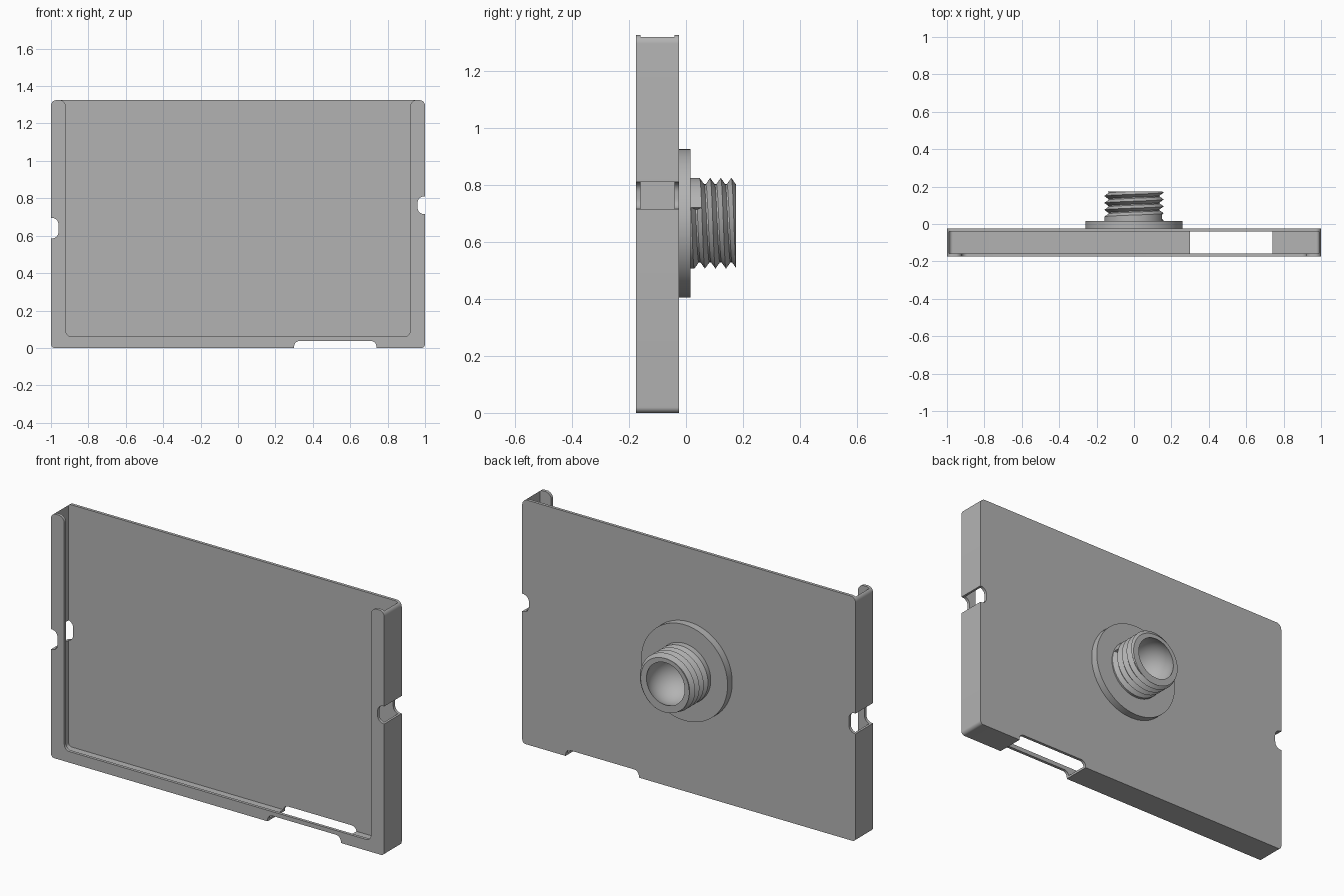
import bpy
import bmesh
from math import sin, cos, pi, tau, sqrt, acos
from mathutils import Vector

cube = bpy.data.objects.get("Cube")
if cube:
    bpy.data.objects.remove(cube)

GREY = (0.45, 0.45, 0.45, 1)
grey = bpy.data.materials.new("plain grey")
grey.use_nodes = True
grey.diffuse_color = GREY
grey.node_tree.nodes["Principled BSDF"].inputs["Base Color"].default_value = GREY


def make_object(name, bm):
    bmesh.ops.recalc_face_normals(bm, faces=bm.faces)
    mesh = bpy.data.meshes.new(name)
    bm.to_mesh(mesh)
    bm.free()
    mesh.materials.append(grey)
    obj = bpy.data.objects.new(name, mesh)
    bpy.context.collection.objects.link(obj)
    return obj


def select(obj):
    bpy.ops.object.select_all(action="DESELECT")
    obj.select_set(True)
    bpy.context.view_layer.objects.active = obj


def smooth(obj):
    select(obj)
    bpy.ops.object.shade_smooth_by_angle(angle=pi / 6)


def fillet(corners, steps=8):
    """Round each (x, z, radius) corner of a right-angled outline."""
    outline = []
    for i, (x, z, r) in enumerate(corners):
        p = Vector((x, z))
        if r == 0:
            outline.append(p)
            continue
        a = (Vector(corners[i - 1][:2]) - p).normalized() * r
        b = (Vector(corners[(i + 1) % len(corners)][:2]) - p).normalized() * r
        for k in range(steps + 1):
            t = k / steps * pi / 2
            outline.append(p + a * (1 - sin(t)) + b * (1 - cos(t)))
    return outline


def slab(name, corners, y0, y1):
    """Extrude a filleted front outline from y0 to y1."""
    bm = bmesh.new()
    face = bm.faces.new([bm.verts.new((p.x, y0, p.y)) for p in fillet(corners)])
    new = bmesh.ops.extrude_face_region(bm, geom=[face])["geom"]
    verts = [v for v in new if isinstance(v, bmesh.types.BMVert)]
    bmesh.ops.translate(bm, verts=verts, vec=(0, y1 - y0, 0))
    return make_object(name, bm)


def box(x0, x1, z0, z1, bottom=0, top=0):
    return [(x0, z0, bottom), (x1, z0, bottom), (x1, z1, top), (x0, z1, top)]


def cut(target, cutter):
    select(target)
    mod = target.modifiers.new("cut", "BOOLEAN")
    mod.operation = "DIFFERENCE"
    mod.solver = "EXACT"
    mod.object = cutter
    bpy.ops.object.modifier_apply(modifier=mod.name)
    bpy.data.objects.remove(cutter)


# Tray: rounded shell, open at the top, with a lip round the front opening
TOP = 1.325
FRONT, BACK = -0.175, -0.025
tray = slab("tray", box(-1, 1, 0, TOP, 0.02, 0.03), FRONT, BACK)
cut(tray, slab("cavity", box(-0.988, 0.988, 0.012, 1.6, 0.02), FRONT + 0.016, BACK - 0.016))
rim = TOP + 0.001
opening = [(-0.92, 0.06, 0.03), (0.92, 0.06, 0.03), (0.92, rim, 0.037), (1.1, rim, 0),
           (1.1, 1.6, 0), (-1.1, 1.6, 0), (-1.1, rim, 0), (-0.92, rim, 0.037)]
cut(tray, slab("front_opening", opening, -0.3, -0.1))

# Access notches through both sides and the bottom
cut(tray, slab("left_notch", box(0.96, 1.2, 0.715, 0.81, 0.035, 0.035), -0.4, 0.2))
cut(tray, slab("right_notch", box(-1.2, -0.96, 0.585, 0.695, 0.035, 0.035), -0.4, 0.2))
cut(tray, slab("bottom_notch", box(0.3, 0.74, -0.2, 0.037, 0, 0.03), -0.4, 0.2))
smooth(tray)

# Shared centre for the round mount on the back
CENTRE_Z = 0.665
SEGMENTS = 96
START = 0.36


def ring_point(radius, y, turn):
    t = START - turn
    return (radius * cos(t), y, CENTRE_Z + radius * sin(t))


def sweep(name, column, step_rows=0):
    """Skin columns of (radius, y) points around the y axis."""
    bm = bmesh.new()
    cols = []
    for i in range(SEGMENTS + 1):
        turn = i / SEGMENTS * tau
        cols.append([bm.verts.new(ring_point(r, y, turn)) for r, y in column(turn)])
    for a, b in zip(cols, cols[1:]):
        for j in range(len(a) - 1):
            bm.faces.new((a[j], a[j + 1], b[j + 1], b[j]))
    if step_rows:
        bm.faces.new(cols[0][1:1 + step_rows])
    bmesh.ops.remove_doubles(bm, verts=bm.verts, dist=0.0002)
    bmesh.ops.dissolve_degenerate(bm, edges=bm.edges, dist=0.0001)
    return make_object(name, bm)


# Flange disc
disc = [(0.13, -0.03), (0.26, -0.03), (0.26, 0.015), (0.13, 0.015), (0.13, -0.03)]
smooth(sweep("mount_flange", lambda turn: disc))

# Threaded stem with a ball socket in its end
PITCH, END = 0.037, 0.175
CREST, ROOT = 0.159, 0.137
BALL, BALL_Y = 0.125, 0.125
GROOVE = [(0, CREST), (0.42, ROOT), (0.58, ROOT), (1, CREST)]


def groove_radius(phase):
    for (p, r), (q, s) in zip(GROOVE, GROOVE[1:]):
        if phase <= q:
            return r + (s - r) * (phase - p) / (q - p)
    return CREST


def stem_column(turn):
    first = 0.018 + PITCH * turn / tau
    points = [(CREST, -0.02)]
    for k in range(6):
        for phase, _ in GROOVE[:3]:
            y = min(first + (k + phase) * PITCH, END)
            points.append((groove_radius((y - first) / PITCH % 1), y))
    mouth = acos((END - BALL_Y) / BALL)
    for k in range(17):
        a = mouth + (pi - mouth) * k / 16
        points.append((BALL * sin(a), BALL_Y + BALL * cos(a)))
    return points


smooth(sweep("threaded_stem", stem_column, 4))
